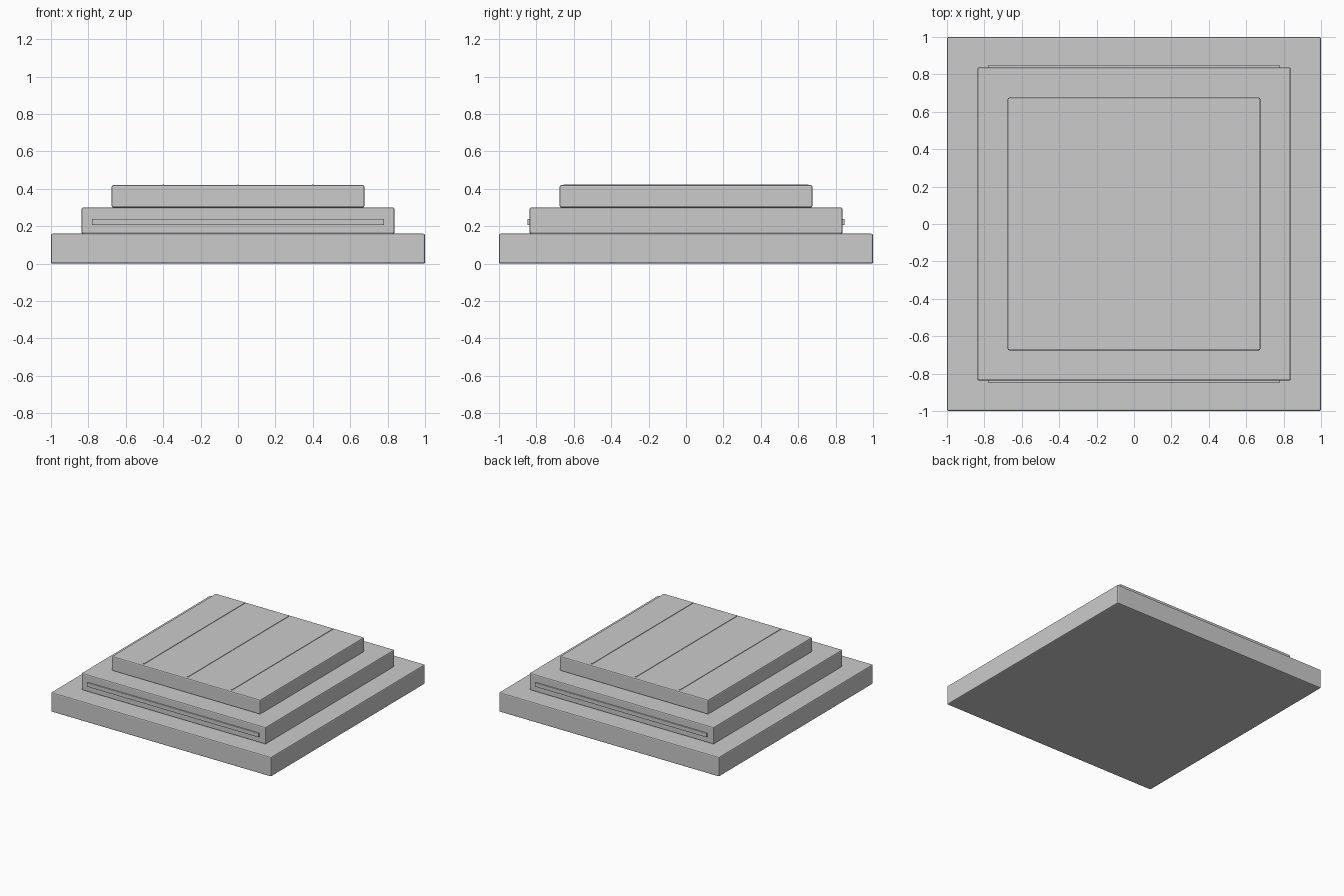
import bpy

if "Cube" in bpy.data.objects:
    bpy.data.objects.remove(bpy.data.objects["Cube"])


def box(name, size, location, bevel=0.0):
    """Axis-aligned block with an optional small edge bevel."""
    bpy.ops.mesh.primitive_cube_add(size=1, location=location)
    obj = bpy.context.object
    obj.name = name
    obj.scale = size
    bpy.ops.object.transform_apply(location=False, rotation=False, scale=True)
    if bevel:
        mod = obj.modifiers.new("edge_bevel", 'BEVEL')
        mod.width = bevel
        mod.segments = 2
    return obj


# Three stacked tiers: name, half width, bottom, top
tiers = [
    ("bottom_step", 1.0, 0.0, 0.16),
    ("middle_step", 0.837, 0.16, 0.30),
    ("top_step", 0.675, 0.30, 0.42),
]
for name, half, z0, z1 in tiers:
    box(name, (2 * half, 2 * half, z1 - z0), (0, 0, (z0 + z1) / 2), 0.008)

# Thin raised trim on the front and back of the middle step
for side, sign in (("front", -1), ("back", 1)):
    box(f"{side}_trim", (1.56, 0.02, 0.033), (0, sign * 0.837, 0.223), 0.002)

# Narrow seams running front to back across the top
for i, x in enumerate((-0.4, 0.0, 0.4)):
    box(f"top_seam_{i + 1}", (0.008, 1.31, 0.008), (x, 0, 0.42))
